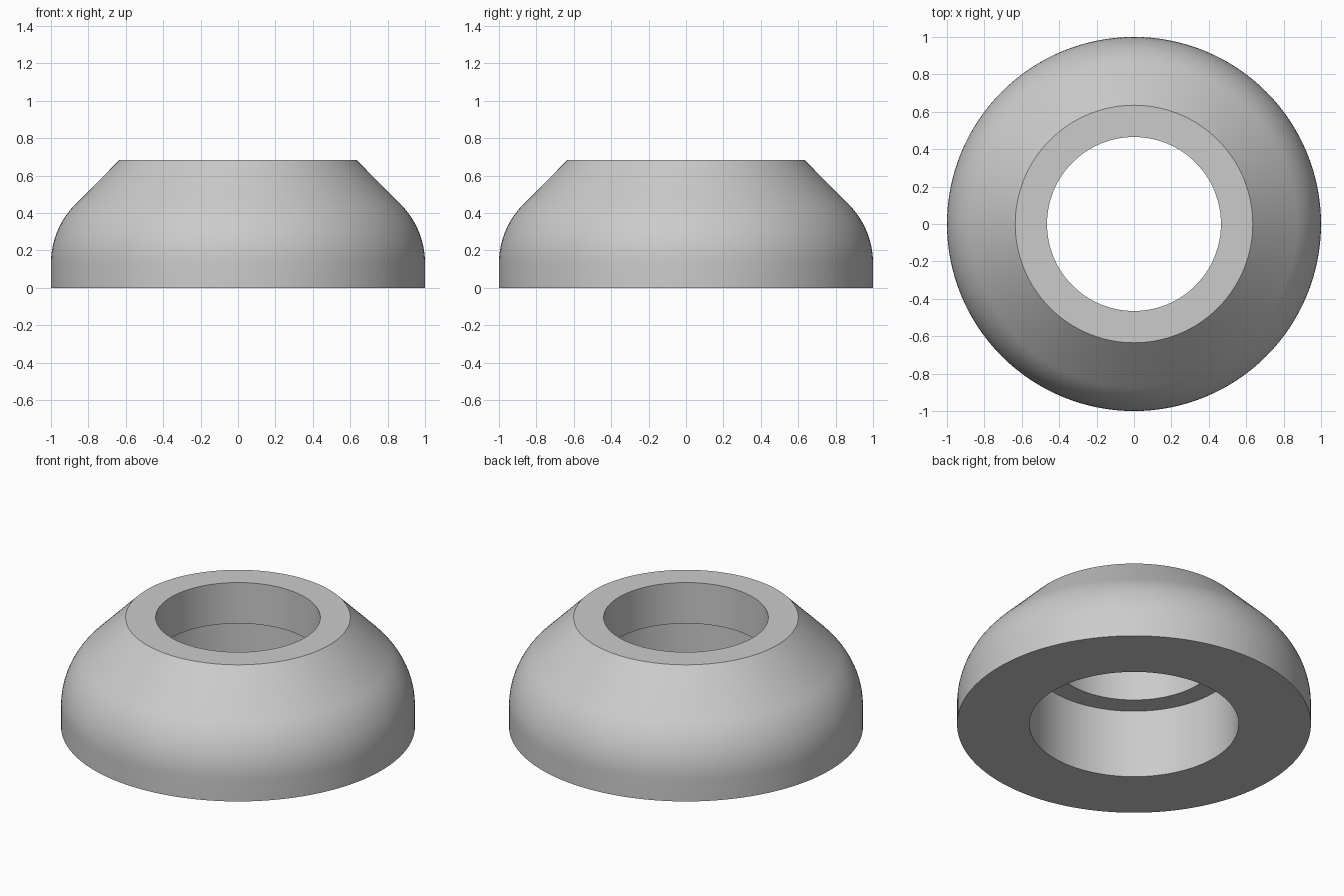
import bpy
import bmesh
import math

SEGMENTS = 128
TOP, LEDGE = 0.682, 0.427
ARC_R, ARC_Z = 0.444, 0.132

if "Cube" in bpy.data.objects:
    bpy.data.objects.remove(bpy.data.objects["Cube"])

# Plain grey material
grey = bpy.data.materials.new("grey")
grey.use_nodes = True
colour = (0.6, 0.6, 0.6, 1.0)
grey.diffuse_color = colour
grey.node_tree.nodes["Principled BSDF"].inputs["Base Color"].default_value = colour

# Cross-section: base, rounded shoulder, bevelled top, stepped bore
profile = [(0.592, 0), (1, 0)]
for i in range(13):
    a = math.radians(45) * i / 12
    profile.append((1 - ARC_R + ARC_R * math.cos(a), ARC_Z + ARC_R * math.sin(a)))
profile += [(0.635, TOP), (0.465, TOP), (0.465, LEDGE), (0.592, LEDGE)]

# Revolve the closed cross-section into a ring
bm = bmesh.new()
verts = [bm.verts.new((r, 0, z)) for r, z in profile]
edges = [bm.edges.new((v, verts[i - 1])) for i, v in enumerate(verts)]
bmesh.ops.spin(bm, geom=verts + edges, cent=(0, 0, 0), axis=(0, 0, 1),
               angle=math.tau, steps=SEGMENTS, use_merge=True)
bmesh.ops.remove_doubles(bm, verts=bm.verts, dist=0.0001)
bmesh.ops.recalc_face_normals(bm, faces=bm.faces)
mesh = bpy.data.meshes.new("stepped_collar")
bm.to_mesh(mesh)
bm.free()

collar = bpy.data.objects.new("stepped_collar", mesh)
bpy.context.collection.objects.link(collar)
mesh.materials.append(grey)

# Smooth round walls, crisp rims
bpy.ops.object.select_all(action="DESELECT")
collar.select_set(True)
bpy.context.view_layer.objects.active = collar
bpy.ops.object.shade_smooth_by_angle(angle=math.radians(30))
